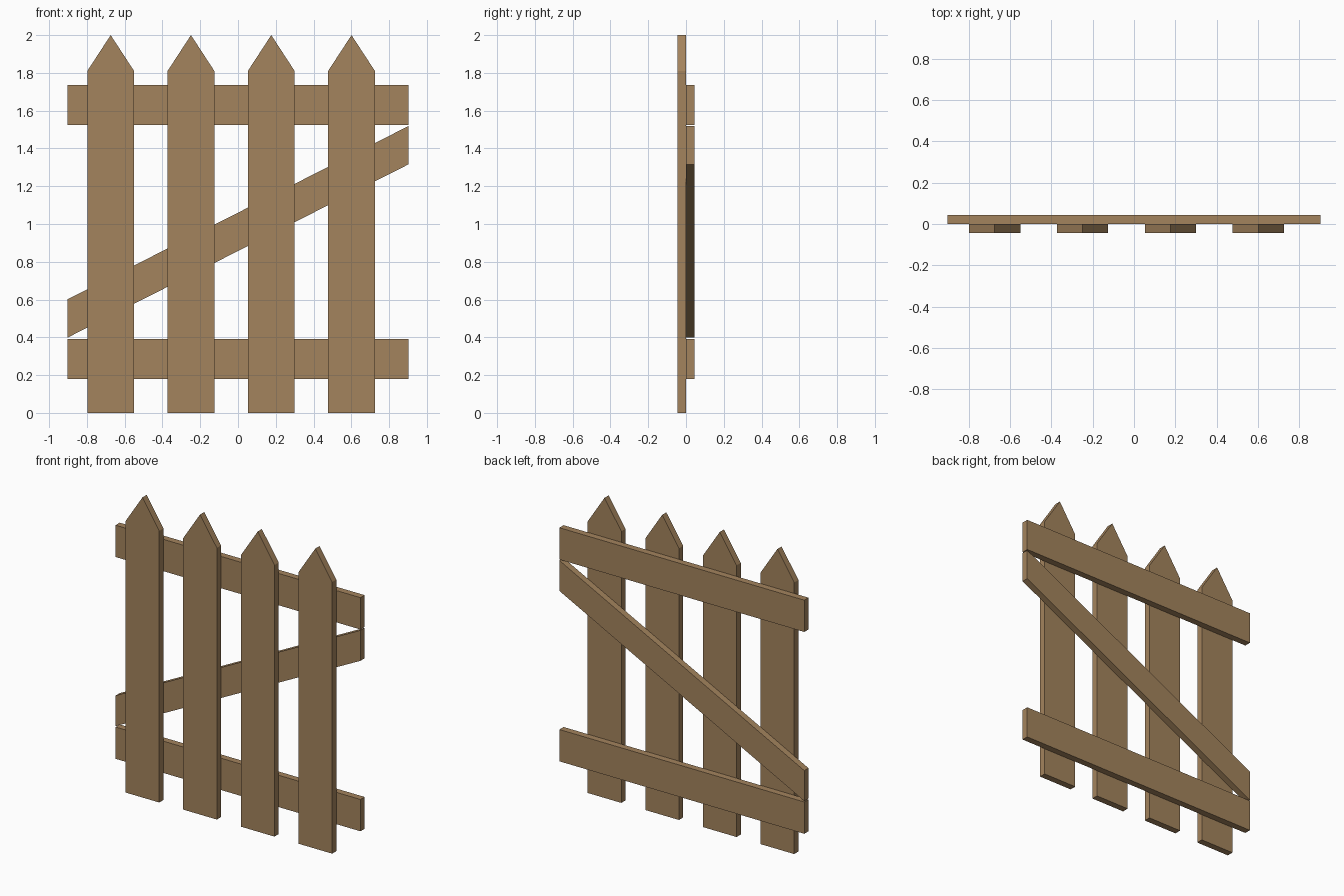
import bpy
import bmesh

cube = bpy.data.objects.get("Cube")
if cube:
    bpy.data.objects.remove(cube, do_unlink=True)

# Single wood colour
WOOD = (0.37, 0.23, 0.11, 1.0)
wood = bpy.data.materials.new("brown_wood")
wood.use_nodes = True
wood.diffuse_color = WOOD
bsdf = wood.node_tree.nodes["Principled BSDF"]
bsdf.inputs["Base Color"].default_value = WOOD
bsdf.inputs["Roughness"].default_value = 0.9


def board(name, outline, y_front, y_back):
    """Extrude an x-z outline from y_front to y_back."""
    bm = bmesh.new()
    face = bm.faces.new([bm.verts.new((x, y_front, z)) for x, z in outline])
    extruded = bmesh.ops.extrude_face_region(bm, geom=[face])["geom"]
    moved = [v for v in extruded if isinstance(v, bmesh.types.BMVert)]
    bmesh.ops.translate(bm, verts=moved, vec=(0, y_back - y_front, 0))
    bmesh.ops.recalc_face_normals(bm, faces=bm.faces)
    mesh = bpy.data.meshes.new(name)
    bm.to_mesh(mesh)
    bm.free()
    mesh.materials.append(wood)
    obj = bpy.data.objects.new(name, mesh)
    bpy.context.collection.objects.link(obj)
    return obj


THICK = 0.044
HALF_LENGTH = 0.903
HALF_PICKET = 0.124

# Pointed upright pickets on the front
for i in range(4):
    x = -0.674 + i * 0.425
    left, right = x - HALF_PICKET, x + HALF_PICKET
    board(f"picket_{i + 1}",
          [(left, 0), (right, 0), (right, 1.81), (x, 2.0), (left, 1.81)],
          -THICK, 0)

# Horizontal rails and the slanted brace on the back:
# bottom height at the right end, at the left end, and board height
for name, z_right, z_left, height in (
        ("lower_rail", 0.18, 0.18, 0.212),
        ("upper_rail", 1.525, 1.525, 0.212),
        ("diagonal_brace", 0.398, 1.316, 0.203)):
    board(name,
          [(-HALF_LENGTH, z_right), (HALF_LENGTH, z_left),
           (HALF_LENGTH, z_left + height), (-HALF_LENGTH, z_right + height)],
          0, THICK)
